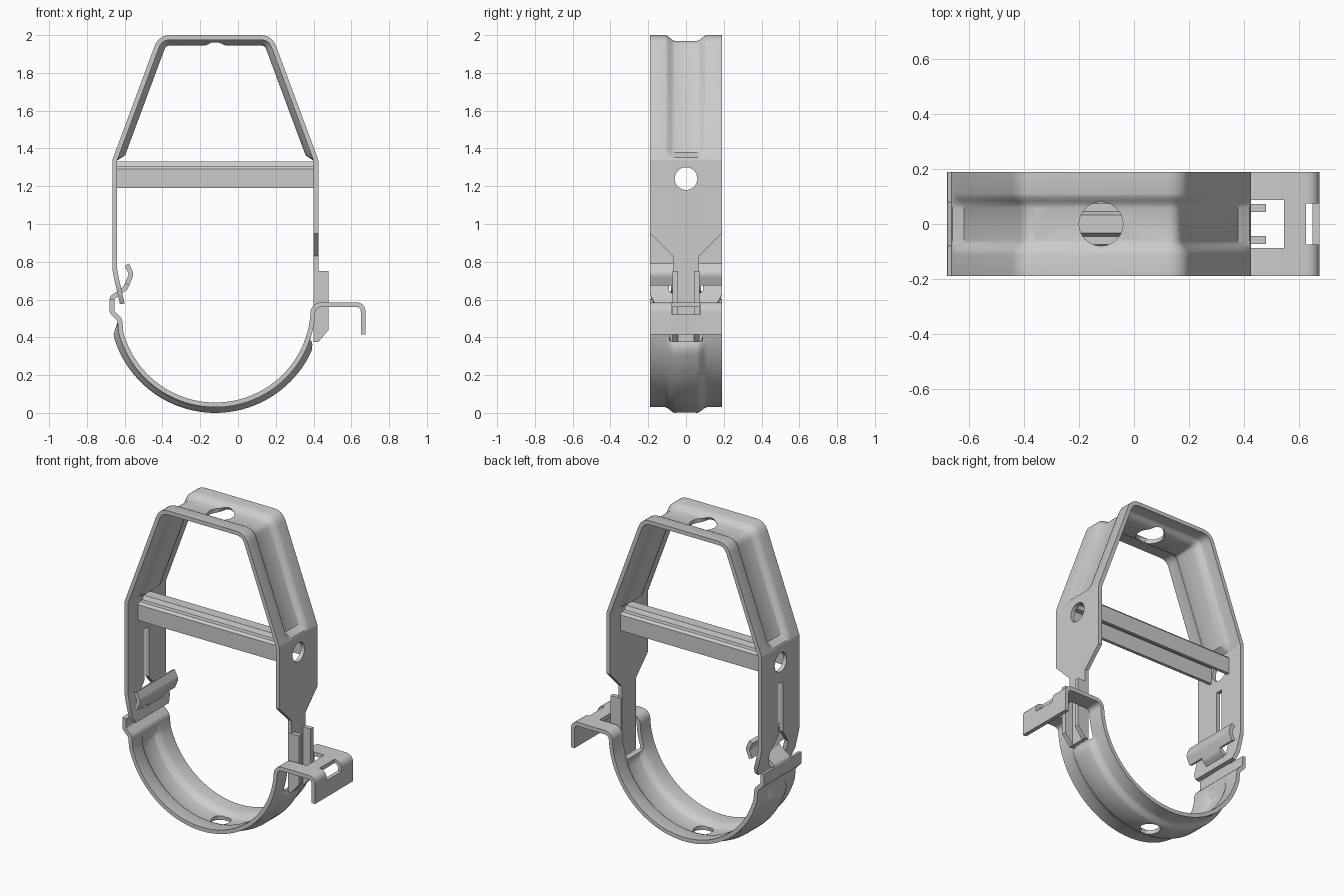
import bpy, bmesh, math
from mathutils import Vector

cube = bpy.data.objects.get("Cube")
if cube:
    bpy.data.objects.remove(cube, do_unlink=True)

steel = bpy.data.materials.new("galvanised_steel")
steel.use_nodes = True
steel.diffuse_color = (0.6, 0.6, 0.6, 1)
steel.node_tree.nodes["Principled BSDF"].inputs["Base Color"].default_value = (0.6, 0.6, 0.6, 1)

THICK = 0.025
HALF = 0.19      # half width of the band
MID = -0.12      # x of the hanger's own centre line


def add_object(name, bm):
    mesh = bpy.data.meshes.new(name)
    bm.to_mesh(mesh)
    bm.free()
    mesh.materials.append(steel)
    obj = bpy.data.objects.new(name, mesh)
    bpy.context.collection.objects.link(obj)
    bpy.ops.object.select_all(action='DESELECT')
    obj.select_set(True)
    bpy.context.view_layer.objects.active = obj
    return obj


def prism(name, outline, axis, start, end):
    """Extrude a 2D outline along x or y."""
    bm = bmesh.new()
    place = (lambda a, b: (start, a, b)) if axis == 'x' else (lambda a, b: (a, start, b))
    face = bm.faces.new([bm.verts.new(place(a, b)) for a, b in outline])
    ext = bmesh.ops.extrude_face_region(bm, geom=[face])
    move = Vector((end - start, 0, 0) if axis == 'x' else (0, end - start, 0))
    bmesh.ops.translate(bm, vec=move, verts=[v for v in ext["geom"] if isinstance(v, bmesh.types.BMVert)])
    bmesh.ops.recalc_face_normals(bm, faces=bm.faces)
    return add_object(name, bm)


def rect(u0, u1, v0, v1):
    return [(u0, v0), (u1, v0), (u1, v1), (u0, v1)]


def circle(u, v, radius, count=28):
    angles = [2 * math.pi * i / count for i in range(count)]
    return [(u + radius * math.cos(a), v + radius * math.sin(a)) for a in angles]


def punch(bm, axis, low, high, outline):
    """Cut a convex outline, extruded along an axis, out of a sheet."""
    others = [i for i in range(3) if i != axis]

    def place(uv, w):
        p = Vector((0, 0, 0))
        p[others[0]], p[others[1]], p[axis] = uv[0], uv[1], w
        return p

    corners = [place(uv, w) for uv in outline for w in (low, high)]
    lo = [min(c[k] for c in corners) for k in range(3)]
    hi = [max(c[k] for c in corners) for k in range(3)]
    center = sum(corners, Vector()) / len(corners)
    along = place((0, 0), 1)
    planes = [(place(outline[0], low), -along), (place(outline[0], high), along)]
    for a, b in zip(outline, outline[1:] + outline[:1]):
        normal = (place(b, 0) - place(a, 0)).cross(along).normalized()
        if normal.dot(place(a, low) - center) < 0:
            normal.negate()
        planes.append((place(a, low), normal))

    inside = [f for f in bm.faces if all(
        min(v.co[k] for v in f.verts) < hi[k] and max(v.co[k] for v in f.verts) > lo[k] for k in range(3))]
    for point, normal in planes:
        geom = list({e for f in inside for e in (f, *f.edges, *f.verts)})
        if not geom:
            return
        out = bmesh.ops.bisect_plane(bm, geom=geom, dist=1e-5, plane_co=point, plane_no=normal)
        inside = [f for f in out["geom"] if isinstance(f, bmesh.types.BMFace)
                  and (f.calc_center_median() - point).dot(normal) < 0]
    bmesh.ops.delete(bm, geom=inside, context='FACES')


def fillet(points, steps=6):
    """Round the corners of an (x, z, radius) path."""
    path = []
    for i, (x, z, r) in enumerate(points):
        p = Vector((x, z))
        if r == 0:
            path.append(p)
            continue
        a = (Vector(points[i - 1][:2]) - p).normalized()
        b = (Vector(points[i + 1][:2]) - p).normalized()
        cut = r / math.tan(a.angle(b) / 2)
        for s in range(steps + 1):
            t = s / steps
            path.append(p + a * cut * (1 - t) ** 2 + b * cut * t ** 2)
    return path


def band(name, path, width, rib, depth, holes):
    """Sheet swept along an xz path, with a pressed rib and punched holes."""
    half_cols = [HALF, 0.11, 0.098, 0.085, 0.072, 0.06]
    cols = [-c for c in half_cols] + [0] + half_cols[::-1]
    bm = bmesh.new()
    rows = []
    for i, p in enumerate(path):
        before = (p - path[i - 1]).normalized() if i else Vector((0, 0))
        after = (path[i + 1] - p).normalized() if i < len(path) - 1 else Vector((0, 0))
        t = (before + after).normalized()
        inward = Vector((t.y, -t.x))
        row = []
        for y in cols:
            f = min(1, max(0, (0.11 - abs(y)) / 0.05))
            q = p + inward * depth * rib(p) * f * f * (3 - 2 * f)
            row.append(bm.verts.new((q.x, y * width(p) / HALF, q.y)))
        rows.append(row)
    for r0, r1 in zip(rows, rows[1:]):
        for j in range(len(cols) - 1):
            bm.faces.new((r0[j], r1[j], r1[j + 1], r0[j + 1]))
    for hole in holes:
        punch(bm, *hole)
    obj = add_object(name, bm)
    mod = obj.modifiers.new("sheet", 'SOLIDIFY')
    mod.thickness, mod.offset, mod.use_even_offset = THICK, -1, True
    bpy.ops.object.modifier_apply(modifier=mod.name)
    bpy.ops.object.shade_smooth_by_angle(angle=math.radians(30))


def ramp(v, low, high):
    return min(1, max(0, (v - low) / (high - low)))


# Yoke: left leg, sloped shoulders, flat top and tapered right leg
SLOPE = 0.245 / 0.66
shoulder = [(-0.545 + SLOPE * (z - 1.34), z) for z in (1.352, 1.39)]
yoke_points = [(-0.625, 0.575, 0), (-0.635, 0.62, 0), (-0.656, 0.71, 0), (-0.665, 0.76, 0.05), (-0.665, 1.34, 0.03)]
yoke_points += [(MID + x, z, 0) for x, z in shoulder]
yoke_points += [(MID - 0.3, 2, 0.09), (MID + 0.3, 2, 0.09)]
yoke_points += [(MID - x, z, 0) for x, z in reversed(shoulder)]
yoke_points += [(0.425, 1.34, 0.03), (0.425, 0.95, 0), (0.425, 0.83, 0), (0.425, 0.375, 0)]


def yoke_width(p):
    if p.x > 0:
        return 0.07 + 0.12 * ramp(p.y, 0.83, 0.95)
    return 0.165 + 0.025 * ramp(p.y, 0.575, 0.62)


keyhole = [(0.022, 0.79), (0.09, 0.70), (0.09, 0.64)]
keyhole += [(-y, z) for y, z in reversed(keyhole)]
band("yoke", fillet(yoke_points), yoke_width, lambda p: ramp(p.y, 1.352, 1.39), 0.03, [
    (2, 1.9, 2.1, circle(MID, 0, 0.08)),
    (0, -0.75, -0.55, circle(0, 1.24, 0.06)),
    (0, 0.3, 0.5, circle(0, 1.24, 0.06)),
    (0, -0.75, -0.55, rect(-0.022, 0.022, 0.78, 1.11)),
    (0, -0.75, -0.55, keyhole),
])

# Folded flanges of the right leg
flange = [(0.405, 0.375), (0.425, 0.375), (0.48, 0.44), (0.48, 0.75), (0.405, 0.75)]
for side, label in ((1, "back"), (-1, "front")):
    prism(f"leg_flange_{label}", flange, 'y', side * 0.043, side * 0.072)

# Lower strap: end tab, half round cradle and the hook into the left leg
strap_points = [(0.65, 0.415, 0), (0.65, 0.56, 0.025), (0.41, 0.56, 0.035)]
for deg in range(-6, -168, -3):
    a = math.radians(deg)
    strap_points.append((MID + 0.53 * math.cos(a), 0.56 + 0.53 * math.sin(a), 0))
strap_points += [(-0.638, 0.488, 0.02), (-0.68, 0.53, 0.035), (-0.68, 0.615, 0.035),
                 (-0.605, 0.67, 0.02), (-0.578, 0.735, 0.02), (-0.6, 0.78, 0)]


def strap_rib(p):
    return ramp(-p.y, -0.39, -0.36) if p.x > MID else ramp(-p.y, -0.45, -0.42)


band("lower_strap", fillet(strap_points), lambda p: HALF, strap_rib, -0.03, [
    (2, -0.1, 0.1, circle(MID, 0, 0.06)),
    (0, 0.3, 0.545, rect(-0.088, 0.088, 0.38, 0.7)),
    (0, 0.625, 0.75, rect(-0.075, 0.075, 0.52, 0.7)),
    (0, -0.75, -0.56, rect(0.08, 0.3, 0.605, 0.685)),
    (0, -0.75, -0.56, rect(-0.3, -0.08, 0.605, 0.685)),
])

# Cross bar: inverted channel with a raised ridge, between the legs
outer = [(-0.088, 1.19), (-0.088, 1.29), (-0.075, 1.305), (-0.045, 1.305), (-0.033, 1.33)]
inner = [(0.068, 1.19), (0.068, 1.288), (0.035, 1.288), (0.025, 1.312)]
channel = outer + [(-y, z) for y, z in reversed(outer)]
channel += inner + [(-y, z) for y, z in reversed(inner)]
prism("cross_bar", channel, 'x', -0.64, 0.4)
